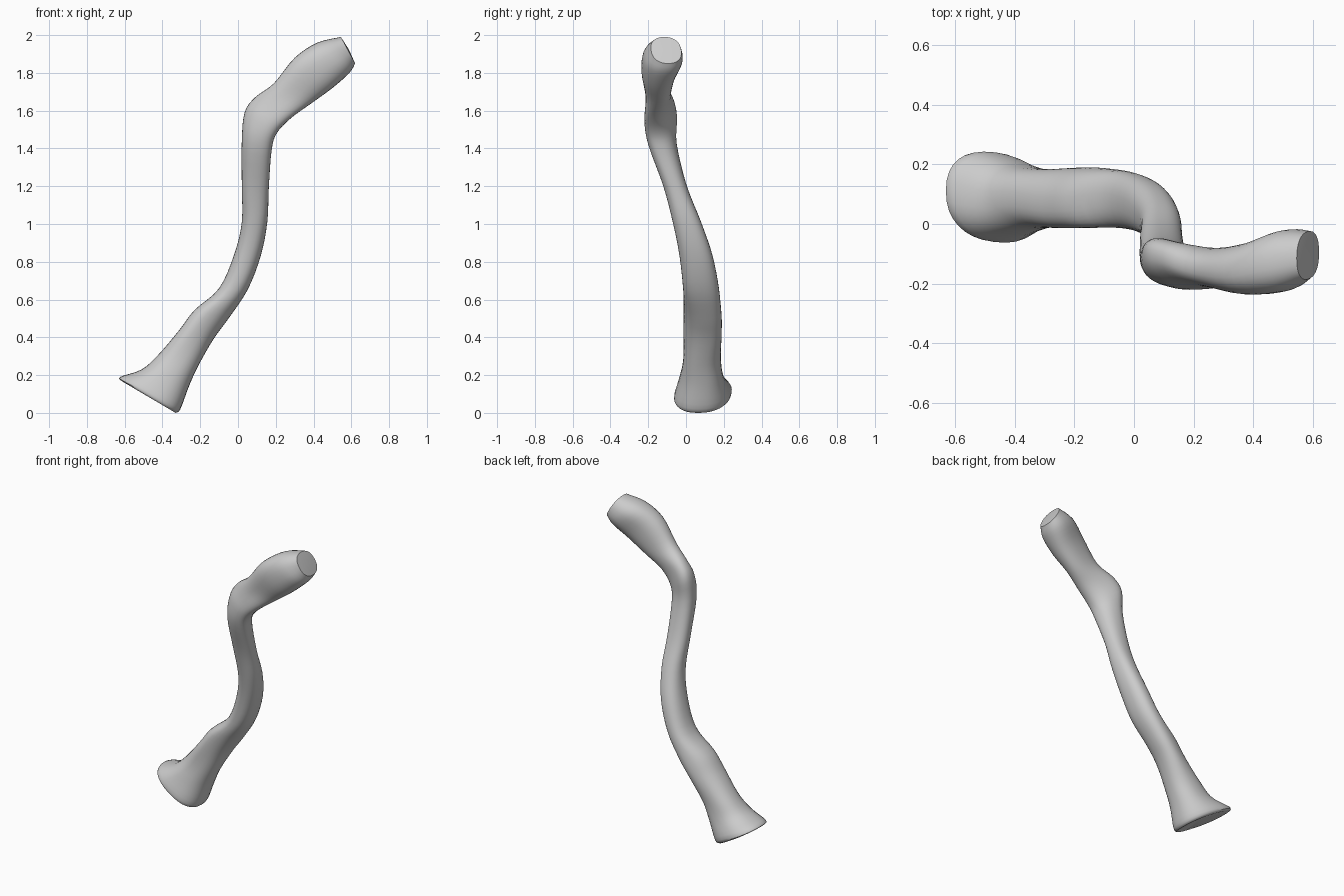
import bpy, bmesh, math
from mathutils import Vector

if "Cube" in bpy.data.objects:
    bpy.data.objects.remove(bpy.data.objects["Cube"])

SIDES, STEPS = 32, 4

# Cross-sections: left x, z | right x, z | front y, back y | twist of the left edge in y
SECTIONS = [
    (-0.61, 0.175, -0.33, 0.01, -0.05, 0.22, 0.02),
    (-0.625, 0.20, -0.305, 0.03, -0.06, 0.24, 0.02),
    (-0.51, 0.24, -0.26, 0.15, -0.035, 0.20, 0.0),
    (-0.42, 0.32, -0.21, 0.26, -0.015, 0.185, 0.0),
    (-0.31, 0.45, -0.13, 0.40, -0.01, 0.185, -0.02),
    (-0.23, 0.555, -0.05, 0.51, -0.01, 0.185, -0.02),
    (-0.10, 0.67, 0.05, 0.66, -0.015, 0.175, 0.0),
    (-0.02, 0.85, 0.12, 0.84, -0.035, 0.14, 0.0),
    (0.02, 1.02, 0.155, 1.02, -0.07, 0.08, 0.0),
    (0.02, 1.22, 0.163, 1.20, -0.12, 0.005, 0.0),
    (0.02, 1.45, 0.178, 1.40, -0.195, -0.05, 0.01),
    (0.035, 1.60, 0.205, 1.49, -0.21, -0.055, 0.03),
    (0.09, 1.68, 0.28, 1.57, -0.21, -0.07, 0.03),
    (0.19, 1.755, 0.39, 1.65, -0.215, -0.08, 0.0),
    (0.30, 1.89, 0.50, 1.73, -0.235, -0.06, -0.01),
    (0.42, 1.97, 0.59, 1.81, -0.225, -0.02, -0.01),
    (0.545, 2.0, 0.62, 1.86, -0.185, -0.025, -0.01),
]


def spline(a, b, c, d, t):
    return 0.5 * (2 * b + (c - a) * t + (2 * a - 5 * b + 4 * c - d) * t * t
                  + (3 * b - a - 3 * c + d) * t ** 3)


def squircle(v, power=0.86):
    return math.copysign(abs(v) ** power, v)


def ring(bm, s):
    lx, lz, rx, rz, y0, y1, twist = s
    mid = Vector(((lx + rx) / 2, (y0 + y1) / 2, (lz + rz) / 2))
    u = Vector(((lx - rx) / 2, twist, (lz - rz) / 2))
    v = Vector((0, (y1 - y0) / 2, 0))
    verts = []
    for i in range(SIDES):
        a = math.tau * i / SIDES
        verts.append(bm.verts.new(mid + u * squircle(math.cos(a)) + v * squircle(math.sin(a))))
    return verts


# Shaft: loft the interpolated sections
bm = bmesh.new()
n = len(SECTIONS)
rings = []
for i in range(n - 1):
    quad = [SECTIONS[min(max(k, 0), n - 1)] for k in (i - 1, i, i + 1, i + 2)]
    for j in range(STEPS):
        rings.append(ring(bm, [spline(*p, j / STEPS) for p in zip(*quad)]))
rings.append(ring(bm, SECTIONS[-1]))
for a, b in zip(rings, rings[1:]):
    for i in range(SIDES):
        k = (i + 1) % SIDES
        bm.faces.new((a[i], a[k], b[k], b[i]))

# Joint ends: the wide lower one slightly hollow, the upper one slightly domed
for loop, shift in ((rings[0], Vector((0.01, 0, 0.015))), (rings[-1], Vector((0.005, 0, 0.003)))):
    centre = bm.verts.new(sum((v.co for v in loop), Vector()) / SIDES + shift)
    for i in range(SIDES):
        bm.faces.new((loop[i], loop[(i + 1) % SIDES], centre))
bmesh.ops.recalc_face_normals(bm, faces=bm.faces[:])

# Sit on the ground
low = min(v.co.z for v in bm.verts)
bmesh.ops.translate(bm, verts=bm.verts[:], vec=(0, 0, -low))

mesh = bpy.data.meshes.new("collar_bone")
bm.to_mesh(mesh)
bm.free()
bone = bpy.data.objects.new("collar_bone", mesh)
bpy.context.collection.objects.link(bone)
bpy.context.view_layer.objects.active = bone
bone.select_set(True)
bpy.ops.object.shade_smooth_by_angle(angle=math.radians(40))
